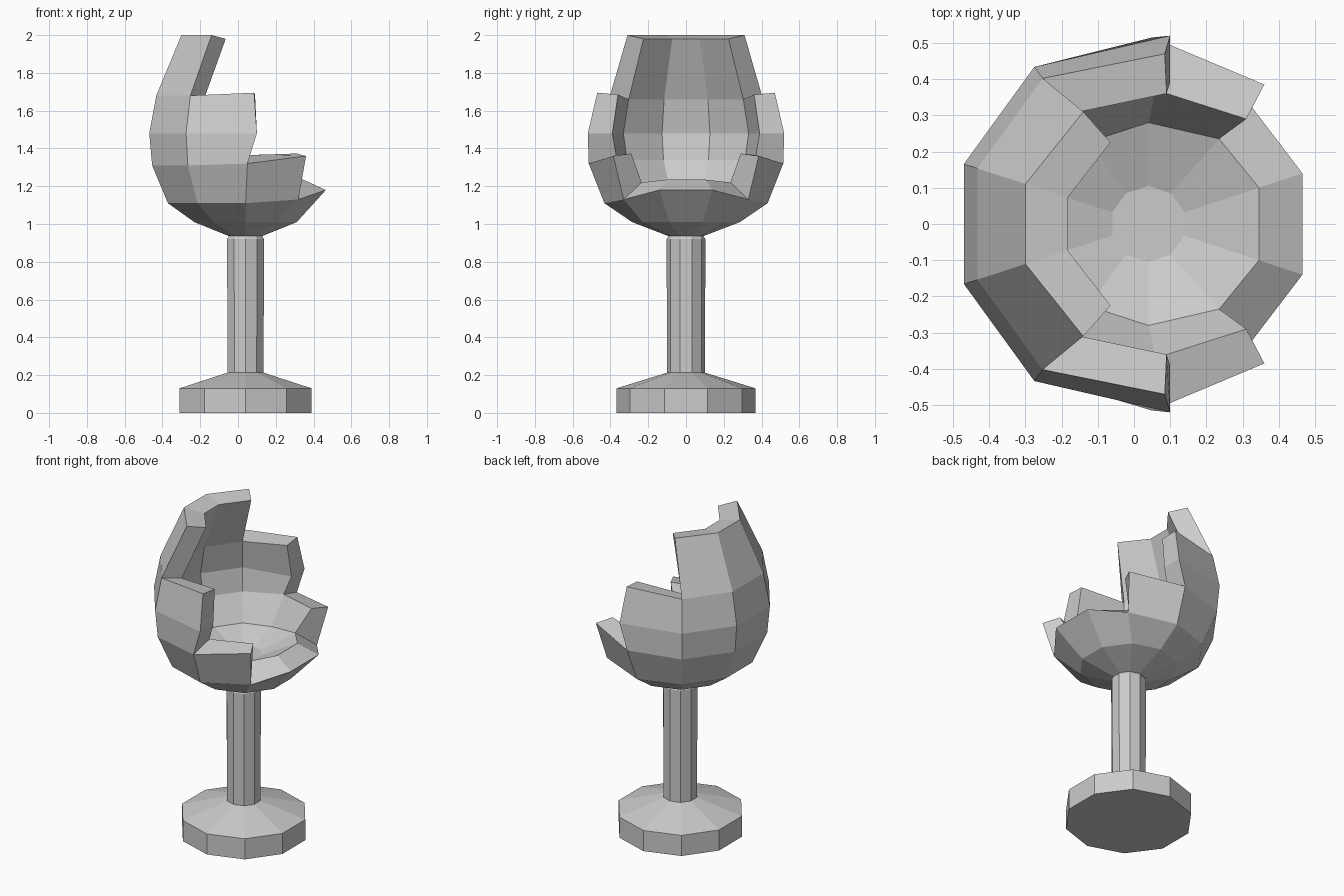
import bpy, bmesh
from math import cos, sin, radians

if "Cube" in bpy.data.objects:
    bpy.data.objects.remove(bpy.data.objects["Cube"])

SIDES, CX = 10, 0.04


def angle(j):
    return 18 + 36 * j


def ring(bm, r, z):
    return [bm.verts.new((CX + r * cos(radians(angle(j))), r * sin(radians(angle(j))), z))
            for j in range(SIDES)]


def finish(bm, name):
    bmesh.ops.recalc_face_normals(bm, faces=bm.faces)
    me = bpy.data.meshes.new(name)
    bm.to_mesh(me)
    bm.free()
    ob = bpy.data.objects.new(name, me)
    bpy.context.collection.objects.link(ob)


# Foot and stem: one lathed ten-sided solid
bm = bmesh.new()
rings = [ring(bm, r, z) for r, z in
         [(0.368, 0), (0.368, 0.13), (0.10, 0.213), (0.103, 0.92), (0.09, 0.94)]]
for a, b in zip(rings, rings[1:]):
    for j in range(SIDES):
        k = (j + 1) % SIDES
        bm.faces.new((a[j], a[k], b[k], b[j]))
bm.faces.new(rings[0][::-1])
bm.faces.new(rings[-1])
finish(bm, "foot_and_stem")

# Broken bowl: outer and inner walls share a stepped outline
bm = bmesh.new()
outer = [ring(bm, r, z) for r, z in
         [(0.09, 0.935), (0.285, 1.01), (0.432, 1.11), (0.52, 1.31),
          (0.536, 1.48), (0.497, 1.68), (0.357, 2.0)]]
inner = [None] + [ring(bm, r, z) for r, z in
         [(0.105, 1.13), (0.28, 1.19), (0.385, 1.34),
          (0.41, 1.48), (0.375, 1.66), (0.235, 1.98)]]

# Irregular corners on the broken edge: row, column, outer point, inner point
corners = [
    (2, 0, (0.465, 0.14, 1.18), (0.345, 0.10, 1.235)),
    (2, 1, (0.32, 0.33, 1.13), (0.235, 0.235, 1.22)),
    (3, 1, (0.36, 0.385, 1.36), (0.31, 0.29, 1.373)),
    (3, 2, (0.05, 0.515, 1.32), (0.06, 0.37, 1.365)),
    (4, 2, (0.10, 0.52, 1.48), (0.10, 0.39, 1.48)),
    (5, 2, (0.085, 0.47, 1.695), (0.09, 0.36, 1.685)),
    (6, 3, (-0.14, 0.31, 2.0), (-0.065, 0.225, 1.98)),
]
for row, j, po, pi in corners:
    m = (9 - j) % SIDES          # mirrored column across y
    for grid, p in ((outer, po), (inner, pi)):
        grid[row][j].co = p
        grid[row][m].co = (p[0], -p[1], p[2])

# Wall height (in rows) of each of the ten sides
tops = [2, 3, 5, 6, 6, 6, 5, 3, 2, 2]
to_inner = {o: i for ro, ri in zip(outer[1:], inner[1:]) for o, i in zip(ro, ri)}
bm.faces.new(outer[0][::-1])
for j, top in enumerate(tops):
    k = (j + 1) % SIDES
    for r in range(top):
        bm.faces.new((outer[r][j], outer[r][k], outer[r + 1][k], outer[r + 1][j]))

# Thickness along the broken edge, then the inside wall and floor
for e in [e for e in bm.edges if e.is_boundary]:
    a, b = e.verts
    bm.faces.new((a, b, to_inner[b], to_inner[a]))
for j, top in enumerate(tops):
    k = (j + 1) % SIDES
    for r in range(1, top):
        bm.faces.new((inner[r][k], inner[r][j], inner[r + 1][j], inner[r + 1][k]))
bm.faces.new(inner[1])
bmesh.ops.delete(bm, geom=[v for v in bm.verts if not v.link_faces], context='VERTS')
finish(bm, "broken_bowl")
